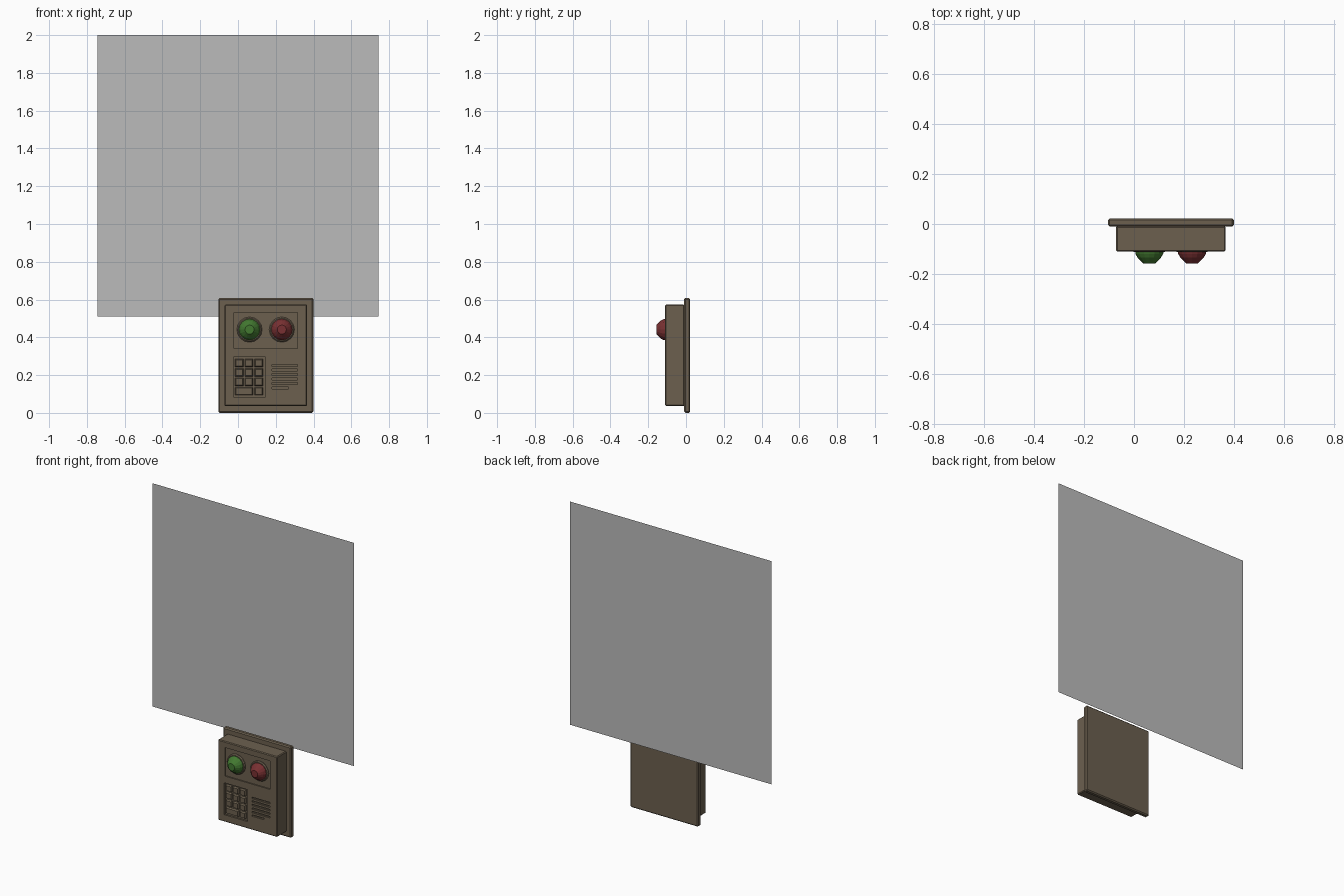
import bpy, bmesh, math
from mathutils import Matrix

if "Cube" in bpy.data.objects:
    bpy.data.objects.remove(bpy.data.objects["Cube"])


def material(name, rgb):
    m = bpy.data.materials.new(name)
    m.diffuse_color = (*rgb, 1)
    m.use_nodes = True
    m.node_tree.nodes["Principled BSDF"].inputs["Base Color"].default_value = m.diffuse_color
    return m


BROWN = material("brown_metal", (0.150, 0.117, 0.078))
GREEN = material("green_lens", (0.055, 0.190, 0.030))
RED = material("red_lens", (0.190, 0.030, 0.032))
GREY = material("grey_sheet", (0.50, 0.50, 0.50))


def finish(name, bm, mat):
    bmesh.ops.recalc_face_normals(bm, faces=bm.faces)
    me = bpy.data.meshes.new(name)
    bm.to_mesh(me)
    bm.free()
    ob = bpy.data.objects.new(name, me)
    bpy.context.collection.objects.link(ob)
    me.materials.append(mat)
    return ob


def add_box(bm, x0, x1, y0, y1, z0, z1, taper=0.0):
    """Box whose front (-y) face is narrowed by taper."""
    def ring(y, t):
        return [bm.verts.new(p) for p in ((x0 + t, y, z0 + t), (x1 - t, y, z0 + t),
                                          (x1 - t, y, z1 - t), (x0 + t, y, z1 - t))]
    a, b = ring(y0, taper), ring(y1, 0)
    bm.faces.new(a)
    bm.faces.new(b[::-1])
    for i in range(4):
        j = (i + 1) % 4
        bm.faces.new((a[j], a[i], b[i], b[j]))


def boxes(name, specs, mat=BROWN):
    bm = bmesh.new()
    for s in specs:
        add_box(bm, *s)
    return finish(name, bm, mat)


def bevel(ob, w):
    m = ob.modifiers.new("edge", "BEVEL")
    m.width, m.segments, m.limit_method = w, 1, "ANGLE"


def cut(ob, cutter):
    m = ob.modifiers.new("cut", "BOOLEAN")
    m.operation, m.solver, m.object = "DIFFERENCE", "EXACT", cutter
    cutter.hide_render = True
    cutter.hide_viewport = True


def lathe(name, x, z, profile, mat, sides=16):
    """Turned part about an axis along y; profile is (radius, y)."""
    bm = bmesh.new()
    rings = [[bm.verts.new((x + r * math.cos(2 * math.pi * i / sides), y,
                            z + r * math.sin(2 * math.pi * i / sides)))
              for i in range(sides)] for r, y in profile]
    for a, b in zip(rings, rings[1:]):
        for i in range(sides):
            j = (i + 1) % sides
            bm.faces.new((a[i], a[j], b[j], b[i]))
    bm.faces.new(rings[0])
    bm.faces.new(rings[-1])
    return finish(name, bm, mat)


# backing sheet standing behind the panel
bm = bmesh.new()
bmesh.ops.create_grid(bm, x_segments=1, y_segments=1, size=0.745,
                      matrix=Matrix.Translation((0, 0.16, 1.255)) @ Matrix.Rotation(math.pi / 2, 4, "X"))
finish("backing_sheet", bm, GREY)

# wall plate and raised body
plate = boxes("wall_plate", [(-0.104, 0.399, -0.010, 0.022, 0, 0.608)])
bevel(plate, 0.007)
body = boxes("panel_body", [(-0.071, 0.366, -0.110, -0.008, 0.036, 0.573)])
bevel(body, 0.005)

# recesses for lamps, keypad and speaker slots
slots = [(0.180, 0.315 if i < 5 else 0.268, -0.2, -0.098, z - 0.005, z + 0.005)
         for i, z in enumerate(0.250 - 0.0235 * k for k in range(6))]
cut(body, boxes("recess_cutter", [
    (-0.020, 0.315, -0.2, -0.102, 0.342, 0.532),
    (-0.025, 0.146, -0.2, -0.098, 0.083, 0.296)] + slots))

# keypad keys: three full rows, then a double key and a single key
keys = []
for row in range(4):
    z1 = 0.286 - row * 0.050
    spans = [(0, 1), (1, 2), (2, 3)] if row < 3 else [(0, 2), (2, 3)]
    for a, b in spans:
        keys.append((-0.016 + a * 0.0515, -0.016 + b * 0.0515 - 0.007,
                     -0.110, -0.097, z1 - 0.043, z1, 0.005))
boxes("keypad_keys", keys)

# lamps with collars
for colour, x, mat in (("green", 0.061, GREEN), ("red", 0.232, RED)):
    lathe(colour + "_lamp_collar", x, 0.441,
          [(0.067, -0.100), (0.067, -0.106), (0.061, -0.112), (0.050, -0.112), (0.050, -0.100)], BROWN)
    lathe(colour + "_lamp", x, 0.441,
          [(0.056, -0.100), (0.056, -0.118), (0.047, -0.134), (0.024, -0.157)], mat)
